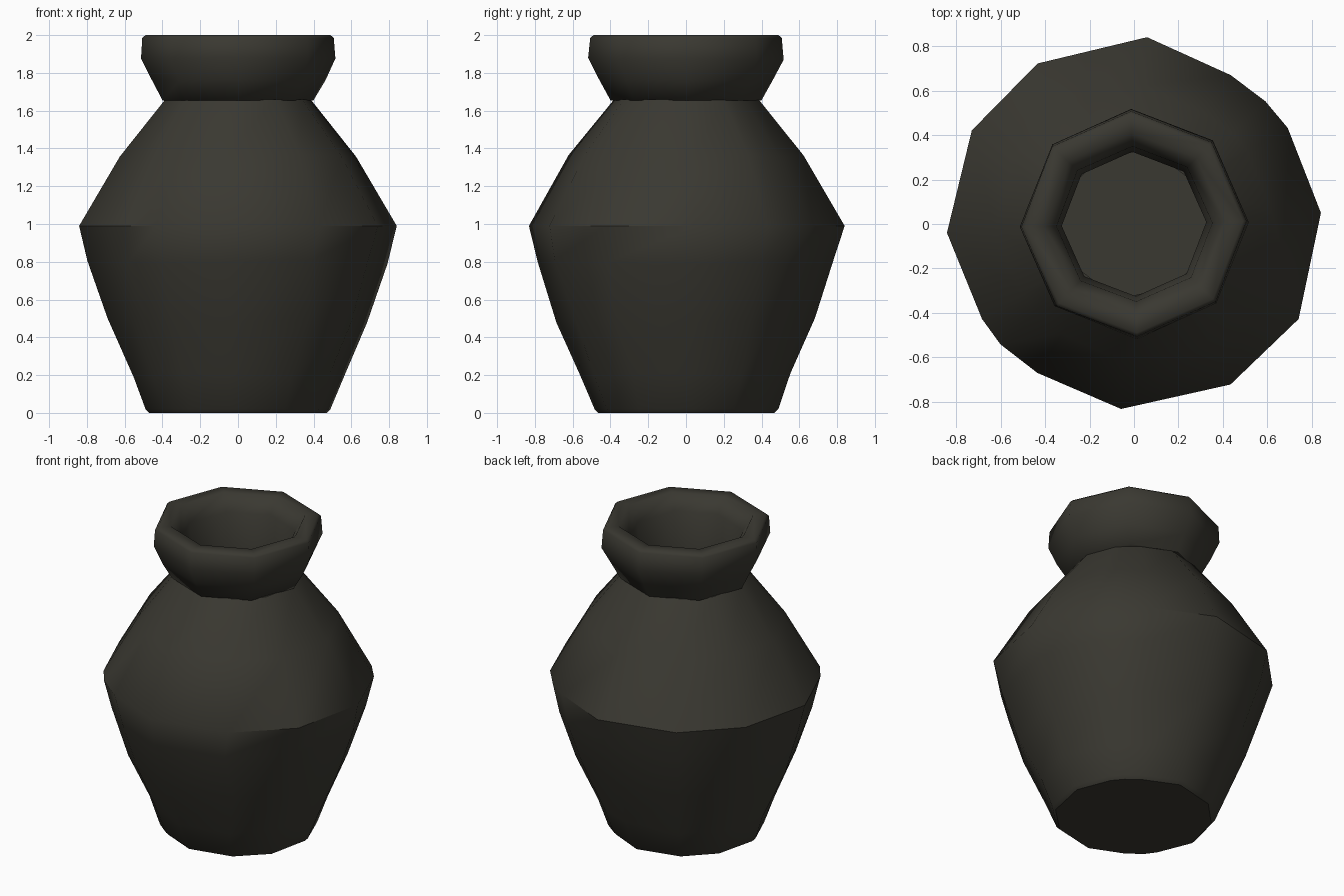
import bpy, bmesh, math, random

if "Cube" in bpy.data.objects:
    bpy.data.objects.remove(bpy.data.objects["Cube"])

random.seed(4)
clay = bpy.data.materials.new("dark olive clay")
clay.diffuse_color = (0.042, 0.040, 0.031, 1)
clay.use_nodes = True
clay.node_tree.nodes["Principled BSDF"].inputs["Base Color"].default_value = clay.diffuse_color


def lathe(name, profile, outline, closed=False, jitter=0.0, smooth=40):
    """Sweep (radius, z) points around an outline of (angle, factor) corners."""
    bm = bmesh.new()
    rings = []
    for r, z, rough in profile:
        ring = []
        for ang, f in outline:
            a = math.radians(ang + rough * random.uniform(-120, 120) * jitter)
            k = r * f * (1 + rough * random.uniform(-jitter, jitter))
            dz = rough * random.uniform(-jitter, jitter)
            ring.append(bm.verts.new((k * math.cos(a), k * math.sin(a), z + dz)))
        rings.append(ring)
    n = len(outline)
    pairs = list(zip(rings, rings[1:]))
    if closed:
        pairs.append((rings[-1], rings[0]))
    for a, b in pairs:
        for i in range(n):
            j = (i + 1) % n
            bm.faces.new((a[i], a[j], b[j], b[i]))
    if not closed:
        bm.faces.new(list(reversed(rings[0])))
        bm.faces.new(rings[-1])
    bmesh.ops.recalc_face_normals(bm, faces=bm.faces)
    me = bpy.data.meshes.new(name)
    bm.to_mesh(me)
    bm.free()
    me.materials.append(clay)
    ob = bpy.data.objects.new(name, me)
    bpy.context.collection.objects.link(ob)
    bpy.ops.object.select_all(action='DESELECT')
    ob.select_set(True)
    bpy.context.view_layer.objects.active = ob
    bpy.ops.object.shade_smooth_by_angle(angle=math.radians(smooth))
    return ob


# Body: hand-cut twelve-sided outline with two chipped corners
belly = [(3.4, 1.0), (32, 0.968), (43, 0.96), (57, 0.948), (86, 1.0), (121, 1.0),
         (150, 1.0), (182.7, 1.0), (212, 0.957), (222, 0.96), (237, 0.948),
         (266, 0.99), (301, 1.0), (330, 1.015)]
body_profile = [
    (0.470, 0.00, 0), (0.490, 0.02, 0), (0.560, 0.20, 1), (0.685, 0.49, 1),
    (0.790, 0.80, 1), (0.842, 0.99, 0), (0.625, 1.36, 0.6), (0.385, 1.66, 0),
    # hollow inside
    (0.330, 1.66, 0), (0.560, 1.34, 0), (0.760, 0.99, 0), (0.610, 0.49, 0),
    (0.420, 0.08, 0)]
lathe("vase_body", body_profile, belly, jitter=0.014, smooth=42)

# Rim: thick eight-sided flared collar
octagon = [(1.5 + 45 * i, 1.0) for i in range(8)]
rim_profile = [
    (0.400, 1.655, 0), (0.460, 1.76, 0.6), (0.515, 1.875, 0.6), (0.507, 1.985, 0),
    (0.490, 2.00, 0), (0.410, 2.00, 0), (0.350, 1.90, 0.6), (0.325, 1.655, 0)]
lathe("vase_rim", rim_profile, octagon, closed=True, jitter=0.012, smooth=62)
